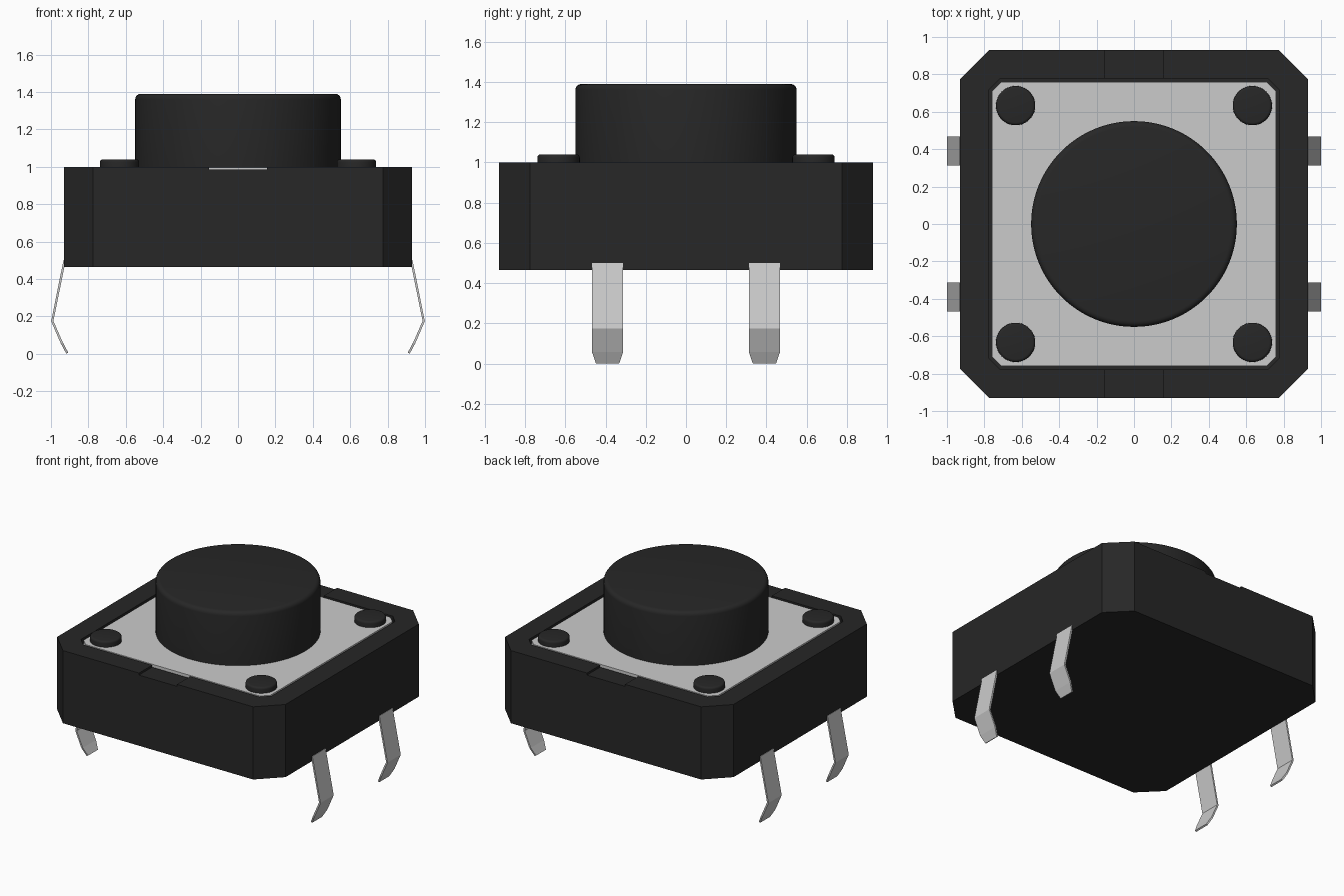
import bpy, bmesh
from math import radians

if "Cube" in bpy.data.objects:
    bpy.data.objects.remove(bpy.data.objects["Cube"])

dark = bpy.data.materials.new("black_plastic")
dark.diffuse_color = (0.02, 0.02, 0.02, 1)
dark.use_nodes = True
dark.node_tree.nodes["Principled BSDF"].inputs["Base Color"].default_value = dark.diffuse_color


def make(name, bm, mat=None):
    bmesh.ops.recalc_face_normals(bm, faces=bm.faces[:])
    mesh = bpy.data.meshes.new(name)
    bm.to_mesh(mesh)
    bm.free()
    ob = bpy.data.objects.new(name, mesh)
    bpy.context.collection.objects.link(ob)
    if mat:
        mesh.materials.append(mat)
    return ob


def prism(name, hx, hy, c, z0, z1, mat=None):
    """Box with corners cut by c in plan."""
    pts = [(hx, hy - c), (hx - c, hy), (c - hx, hy), (-hx, hy - c),
           (-hx, c - hy), (c - hx, -hy), (hx - c, -hy), (hx, c - hy)]
    bm = bmesh.new()
    face = bm.faces.new([bm.verts.new((x, y, z0)) for x, y in pts])
    top = bmesh.ops.extrude_face_region(bm, geom=[face], use_keep_orig=True)["geom"]
    for v in top:
        if isinstance(v, bmesh.types.BMVert):
            v.co.z = z1
    return make(name, bm, mat)


def lathe_cap(name, x, y, r, z0, z1, bevel, sides):
    """Cylinder with a rounded top edge."""
    bm = bmesh.new()
    bmesh.ops.create_cone(bm, cap_ends=True, segments=sides, radius1=r, radius2=r, depth=z1 - z0)
    bmesh.ops.translate(bm, verts=bm.verts[:], vec=(x, y, (z0 + z1) / 2))
    rim = [e for e in bm.edges if all(v.co.z > z1 - 1e-4 for v in e.verts)]
    bmesh.ops.bevel(bm, geom=rim, offset=bevel, segments=4, profile=0.5, affect='EDGES')
    ob = make(name, bm, dark)
    bpy.ops.object.select_all(action='DESELECT')
    ob.select_set(True)
    bpy.context.view_layer.objects.active = ob
    bpy.ops.object.shade_smooth_by_angle(angle=radians(35))
    return ob


# Housing with plate recess and front/back notches
housing = prism("housing", 0.93, 0.93, 0.155, 0.465, 1.0, dark)
cutters = [prism("recess_cutter", 0.777, 0.777, 0.06, 0.96, 1.1, dark)]
bm = bmesh.new()
bmesh.ops.create_cube(bm, size=1)
for v in bm.verts:
    v.co = (v.co.x * 0.31, v.co.y * 2.2, 1.035 + v.co.z * 0.1)
cutters.append(make("notch_cutter", bm, dark))
bpy.context.view_layer.objects.active = housing
for cutter in cutters:
    mod = housing.modifiers.new(cutter.name, 'BOOLEAN')
    mod.operation = 'DIFFERENCE'
    mod.solver = 'EXACT'
    mod.object = cutter
    bpy.ops.object.modifier_apply(modifier=mod.name)
    bpy.data.objects.remove(cutter)

# Metal cover plate
prism("cover_plate", 0.76, 0.76, 0.05, 0.95, 0.997)

# Round push button and four corner rivets
lathe_cap("button", 0, 0, 0.55, 0.98, 1.39, 0.03, 96)
for sx in (-1, 1):
    for sy in (-1, 1):
        lathe_cap("rivet", sx * 0.633, sy * 0.633, 0.105, 0.98, 1.04, 0.015, 40)

# Bent spring legs: x, z and half width along the strip, mirrored to all four places
path = [(0.927, 0.5, 0.077), (0.993, 0.175, 0.077), (0.943, 0.06, 0.077), (0.913, 0.004, 0.058)]
bm = bmesh.new()
rows = [[bm.verts.new((x, 0.39 + s * w, z)) for s in (-1, 1)] for x, z, w in path]
for a, b in zip(rows, rows[1:]):
    bm.faces.new((a[0], a[1], b[1], b[0]))
legs = make("legs", bm)
solid = legs.modifiers.new("thickness", 'SOLIDIFY')
solid.thickness = 0.012
solid.offset = 0
mirror = legs.modifiers.new("mirror", 'MIRROR')
mirror.use_axis = (True, True, False)
